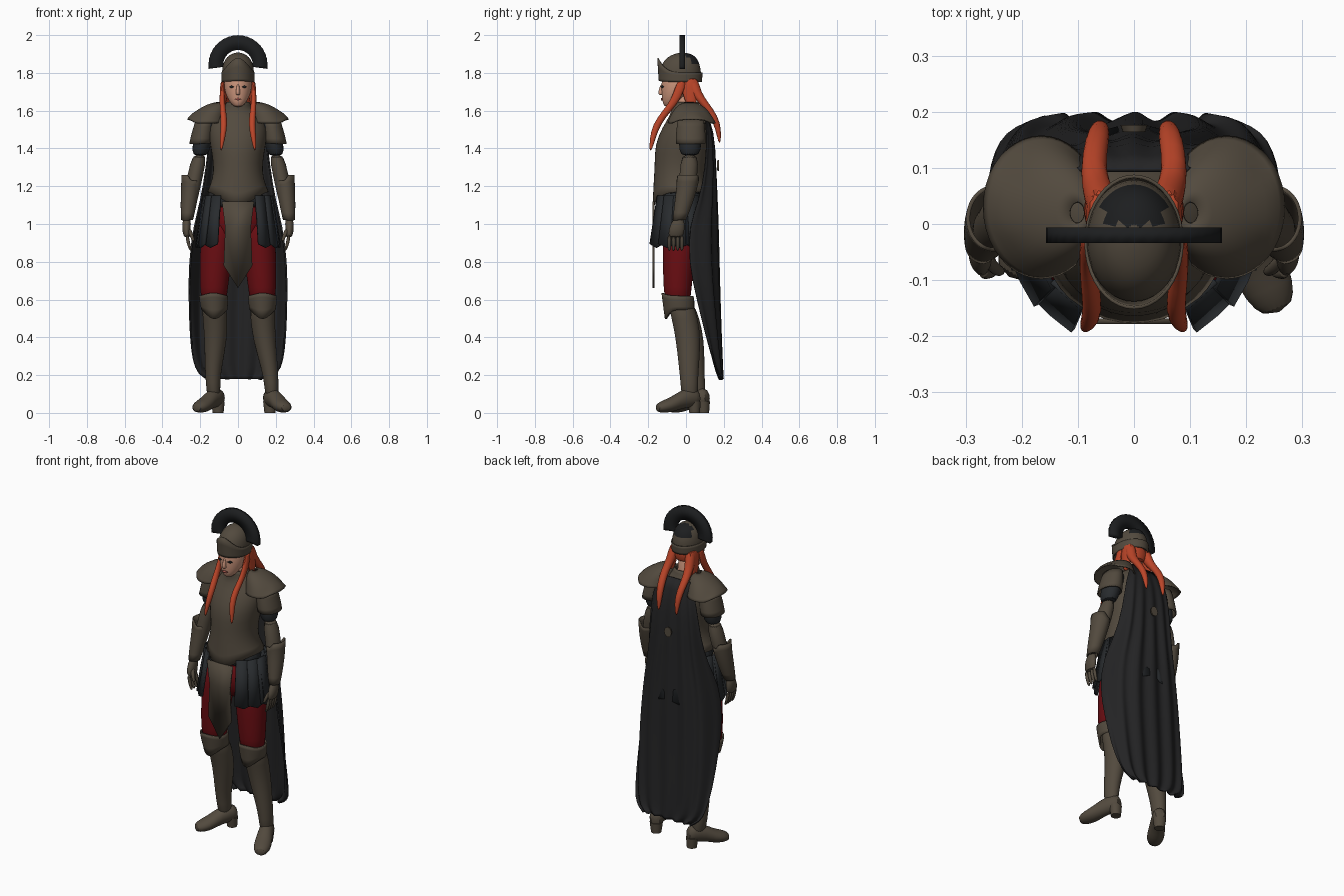
import bpy, bmesh
from math import sin, cos, pi, radians
from mathutils import Matrix, Vector

cube = bpy.data.objects.get("Cube")
if cube:
    bpy.data.objects.remove(cube)


def material(name, *rgb):
    m = bpy.data.materials.new(name)
    m.use_nodes = True
    m.diffuse_color = (*rgb, 1)
    bsdf = next(n for n in m.node_tree.nodes if n.type == 'BSDF_PRINCIPLED')
    bsdf.inputs["Base Color"].default_value = (*rgb, 1)
    return m


bronze = material("dull bronze", .085, .068, .048)
cloth = material("charcoal cloth", .017, .017, .018)
leather = material("slate leather", .021, .024, .027)
plume = material("black plume", .012, .013, .014)
red = material("dark red", .14, .004, .006)
hair = material("orange hair", .5, .06, .022)
skin = material("skin", .6, .3, .2)
lip = material("lip", .4, .1, .08)
SIDES = ((1, "left"), (-1, "right"))


def finish(name, bm, mat, smooth=1, thick=0, matrix=None):
    """Turn a bmesh into a shaded object with optional thickness."""
    bmesh.ops.recalc_face_normals(bm, faces=bm.faces)
    if matrix:
        bm.transform(matrix)
    mesh = bpy.data.meshes.new(name)
    bm.to_mesh(mesh)
    bm.free()
    mesh.materials.append(mat)
    ob = bpy.data.objects.new(name, mesh)
    bpy.context.collection.objects.link(ob)
    bpy.ops.object.select_all(action='DESELECT')
    ob.select_set(True)
    bpy.context.view_layer.objects.active = ob
    bpy.ops.object.shade_smooth_by_angle(angle=radians(50))
    if smooth:
        ob.modifiers.new("smooth", 'SUBSURF').levels = smooth
        ob.modifiers["smooth"].render_levels = smooth
    if thick:
        ob.modifiers.new("thickness", 'SOLIDIFY').thickness = thick
    return ob


def loft(name, rings, mat, cap=True, bend=None, n=20, **kw):
    """Skin a stack of ellipses given as centre x, y, z and two radii."""
    bm = bmesh.new()
    loops = []
    for cx, cy, cz, rx, ry in rings:
        loop = []
        for i in range(n):
            a = 2 * pi * i / n
            v = Vector((cx + rx * cos(a), cy + ry * sin(a), cz))
            loop.append(bm.verts.new(bend(v, a) if bend else v))
        loops.append(loop)
    for lo, hi in zip(loops, loops[1:]):
        for i in range(n):
            j = (i + 1) % n
            bm.faces.new((lo[i], lo[j], hi[j], hi[i]))
    if cap:
        bm.faces.new(loops[0])
        bm.faces.new(loops[-1])
    return finish(name, bm, mat, **kw)


def plate(name, outline, mat, matrix, thick=.01):
    """Flat plate from an outline in x and z."""
    bm = bmesh.new()
    bm.faces.new([bm.verts.new((x, 0, z)) for x, z in outline])
    return finish(name, bm, mat, 0, thick, matrix)


def side(s, rings):
    return [(s * x, *rest) for x, *rest in rings]


def leg(s, rings):
    """The right leg stands slightly further in and back."""
    out = []
    for x, y, z, rx, ry in rings:
        k = max(0, 1 - z / .6) if s < 0 else 0
        out.append((s * (x - .06 * k), y + .05 * k, z, rx, ry))
    return out


# Torso armour with a pointed lower edge
def waist_point(v, a):
    if v.z < 1.2 and v.y < -.03:
        v.z -= .09 * max(0, 1 - abs(v.x) / .15)
    return v


loft("cuirass", [(0, -.025, 1.17, .165, .155), (0, -.04, 1.24, .135, .132),
                 (0, -.03, 1.32, .13, .137), (0, -.02, 1.42, .15, .147),
                 (0, 0, 1.51, .16, .128), (0, .01, 1.58, .125, .092),
                 (0, 0, 1.61, .075, .08), (0, -.005, 1.645, .062, .075)],
     bronze, cap=False, bend=waist_point, thick=.008)
loft("belt", [(0, -.02, 1.07, .172, .14), (0, -.02, 1.19, .148, .13)], leather)
loft("hips", [(0, -.03, .87, .07, .07), (0, -.02, .98, .17, .125),
              (0, -.02, 1.12, .155, .12)], red)

# Skirt and hanging front panel
for s, label in SIDES:
    for i, deg in enumerate((42, 64, 86, 110, 135, 160)):
        t = radians(deg) * s
        m = (Matrix.Translation((.172 * sin(t), -.02 - .138 * cos(t), 1.15))
             @ Matrix.Rotation(t, 4, 'Z') @ Matrix.Rotation(radians(-9), 4, 'X'))
        plate(f"{label}_skirt_plate_{i}",
              [(-.036, 0), (.036, 0), (.05, -.26), (0, -.28), (-.05, -.26)],
              leather, m)
plate("front_panel", [(-.085, 1.12), (.085, 1.12), (.068, .98), (.076, .78),
                      (0, .66), (-.076, .78), (-.068, .98)],
      bronze, Matrix.Translation((0, -.168, 0)))


# Legs, knee guards and boots
def knee_point(v, a):
    f = max(0, -sin(a))
    v.z += (-.05 if v.z < .57 else .015) * f ** 3
    return v


for s, label in SIDES:
    loft(f"{label}_trouser", leg(s, [
        (.13, -.045, .57, .068, .068), (.128, -.045, .66, .074, .074),
        (.12, -.04, .78, .084, .084), (.11, -.03, .92, .09, .095),
        (.09, -.01, 1.06, .08, .1)]), red)
    loft(f"{label}_boot_shaft", leg(s, [
        (.18, .02, .07, .036, .045), (.177, .017, .16, .038, .046),
        (.165, .015, .25, .046, .054), (.14, .013, .38, .06, .066),
        (.13, -.005, .5, .066, .07), (.13, -.035, .6, .068, .07)]), bronze)
    loft(f"{label}_knee_guard", leg(s, [
        (.13, -.035, .545, .07, .078), (.13, -.04, .58, .076, .086),
        (.13, -.045, .62, .077, .086)]),
        bronze, cap=False, bend=knee_point, thick=.008)
    x, y = (.18, .02) if s > 0 else (-.12, .07)
    stand = (Matrix.Translation((x, y, 0))
             @ Matrix.Rotation(radians(24 if s > 0 else 32) * s, 4, 'Z'))
    loft(f"{label}_foot", [
        (0, .075, -.056, .028, .035), (0, .085, -.03, .041, .052),
        (0, .072, .05, .042, .05), (0, .045, .1, .049, .041),
        (0, .034, .15, .048, .034), (0, .026, .195, .028, .022)],
        bronze, matrix=stand @ Matrix.Rotation(pi / 2, 4, 'X'))
    loft(f"{label}_heel", [(0, .028, 0, .029, .028), (0, .026, .06, .037, .034)],
         bronze, smooth=0, matrix=stand)

# Arms, gloves and shoulder armour
for s, label in SIDES:
    loft(f"{label}_sleeve", side(s, [
        (.2, .02, 1.355, .042, .052), (.193, .022, 1.42, .05, .06),
        (.17, .025, 1.5, .056, .065), (.14, .02, 1.57, .04, .05)]), leather)
    loft(f"{label}_arm", side(s, [
        (.268, -.035, 1.02, .025, .03), (.25, -.005, 1.14, .04, .045),
        (.226, .015, 1.26, .042, .048), (.2, .02, 1.38, .04, .047)]), bronze)
    loft(f"{label}_bracer", side(s, [
        (.27, -.035, 1.02, .032, .036), (.262, -.015, 1.1, .043, .048),
        (.252, .005, 1.19, .05, .056), (.25, .01, 1.23, .05, .06)]), bronze,
        cap=False, thick=.007,
        bend=lambda v, a: v + Vector((0, 0, .03 if v.z > 1.2 and abs(v.x) > .26 else 0)))
    loft(f"{label}_palm", side(s, [
        (.268, -.055, .925, .018, .04), (.275, -.05, .97, .023, .044),
        (.27, -.037, 1.035, .024, .03)]), bronze)
    for i in range(4):
        y = -.088 + .022 * i
        loft(f"{label}_finger_{i}", side(s, [
            (.248, y, .855, .007, .008), (.262, y, .89, .01, .011),
            (.27, y, .945, .011, .012)]), bronze, n=8)
    loft(f"{label}_thumb", side(s, [
        (.235, -.085, .905, .009, .009), (.245, -.083, .94, .012, .012),
        (.266, -.06, .985, .013, .014)]), bronze, n=8)
    loft(f"{label}_upper_pauldron", side(s, [
        (.165, .03, 1.535, .106, .13), (.158, .028, 1.56, .094, .118),
        (.14, .025, 1.6, .082, .095), (.115, .02, 1.635, .05, .06),
        (.1, .02, 1.645, .015, .02)]), bronze, cap=False, thick=.008,
        bend=lambda v, a: v + Vector((0, 0, .02 if abs(v.x) > .24 else 0)))
    loft(f"{label}_lower_pauldron", side(s, [
        (.197, .025, 1.425, .062, .08), (.187, .025, 1.48, .06, .08),
        (.175, .025, 1.55, .05, .07)]), bronze, cap=False, thick=.007)

# Head and face
loft("neck", [(0, .005, 1.56, .06, .055), (0, -.005, 1.63, .046, .046),
              (0, -.01, 1.73, .048, .05)], skin)
loft("head", [(0, -.09, 1.618, .022, .026), (0, -.076, 1.65, .048, .05),
              (0, -.05, 1.69, .068, .08), (0, -.035, 1.74, .077, .098),
              (0, -.03, 1.82, .07, .09)], skin)
loft("nose", [(0, -.13, 1.682, .013, .014), (0, -.135, 1.695, .012, .015),
              (0, -.125, 1.745, .007, .01)], skin, n=10)
plate("mouth", [(-.02, 1.661), (0, 1.668), (.02, 1.661), (0, 1.654)], lip,
      Matrix.Translation((0, -.125, 0)), .008)
for s, label in SIDES:
    plate(f"{label}_eye", [(-.014, 1.726), (0, 1.732), (.014, 1.726), (0, 1.72)],
          leather, Matrix.Translation((s * .033, -.122, 0))
          @ Matrix.Rotation(s * radians(22), 4, 'Z'), .008)

# Helmet with raised visor and dark crown patch
helmet = loft("helmet", [
    (0, -.03, 1.75, .086, .112), (0, -.03, 1.8, .087, .112),
    (0, -.028, 1.85, .081, .102), (0, -.022, 1.885, .06, .076),
    (0, -.018, 1.9, .035, .045), (0, -.018, 1.908, .01, .012)],
    bronze, bend=lambda v, a: v + Vector((0, 0, .02 * max(0, -sin(a)) if v.z < 1.77 else 0)))
helmet.data.materials.append(plume)
for p in helmet.data.polygons:
    if p.center.z > 1.865 and p.center.y > -.005 and abs(p.center.x) < .06:
        p.material_index = 1


def visor_peak(v, a):
    f = max(0, -sin(a))
    v.z += (.08 if v.z > 1.79 else .005) * f ** 3
    return v


loft("visor", [(0, -.03, 1.752, .089, .116), (0, -.03, 1.775, .09, .118),
               (0, -.032, 1.802, .09, .122)],
     bronze, cap=False, bend=visor_peak, thick=.006)

# Crest: a half ring fanned over the head
bm = bmesh.new()
steps = 40
for i in range(steps):
    corners = []
    for k, r in ((i, .078), (i, .157), (i + 1, .157), (i + 1, .078)):
        a = radians(-8) + radians(196) * k / steps
        rr = r - (.002 if k % 2 and r > .1 else 0)
        corners.append(bm.verts.new((rr * cos(a), -.02, 1.843 + rr * sin(a))))
    bm.faces.new(corners)
bmesh.ops.remove_doubles(bm, verts=bm.verts, dist=.0001)
crest = finish("crest", bm, plume, 0, .028)
crest.modifiers["thickness"].offset = 0

# Hair locks
for s, label in SIDES:
    loft(f"{label}_front_lock", side(s, [
        (.09, -.188, 1.385, .005, .006), (.083, -.178, 1.45, .015, .016),
        (.072, -.155, 1.53, .019, .022), (.08, -.1, 1.6, .017, .025),
        (.085, -.045, 1.67, .014, .026), (.08, -.02, 1.77, .014, .03)]), hair, n=10)
    loft(f"{label}_back_lock", side(s, [
        (.06, .178, 1.425, .006, .006), (.06, .172, 1.5, .018, .016),
        (.066, .15, 1.57, .023, .022), (.075, .09, 1.645, .023, .028),
        (.06, .045, 1.7, .03, .034), (.055, .03, 1.78, .03, .036)]), hair, n=10)
    loft(f"{label}_side_hair", side(s, [
        (.08, .03, 1.6, .008, .016), (.075, .025, 1.66, .016, .036),
        (.068, .02, 1.72, .02, .05), (.065, .015, 1.78, .02, .05)]), hair, n=10)
loft("nape_hair", [(0, .04, 1.69, .04, .018), (0, .035, 1.73, .055, .03),
                   (0, .03, 1.78, .06, .04)], hair)

# Cape: rows of height, half width, edge depth, back depth
rows = [(1.61, .1, .1, .1), (1.5, .15, .11, .148), (1.3, .17, .1, .155),
        (1.12, .2, .06, .16), (1, .235, .01, .165), (.8, .262, .005, .17),
        (.6, .262, .05, .175), (.4, .256, .1, .182), (.27, .24, .14, .187),
        (.21, .215, .165, .19), (.18, .16, .185, .192)]
bm = bmesh.new()
cols = 48
grid = []
for r, (z, w, edge, back) in enumerate(rows):
    line = []
    for c in range(cols + 1):
        u = 2 * c / cols - 1
        fold = .009 * min(1, r / 3) * cos(u * 19 + .3 * sin(r))
        line.append(bm.verts.new((w * sin(u * 1.35) / sin(1.35),
                                  edge + (back - edge) * (1 - abs(u) ** 3) + fold, z)))
    grid.append(line)
for a, b in zip(grid, grid[1:]):
    for c in range(cols):
        bm.faces.new((a[c], a[c + 1], b[c + 1], b[c]))
finish("cape", bm, cloth, 1, .008)
loft("cape_clasp", [(0, 0, 0, .024, .03), (0, 0, .012, .02, .026)], bronze, smooth=0,
     matrix=Matrix.Translation((0, .176, 1.31)) @ Matrix.Rotation(pi / 2, 4, 'X'))
